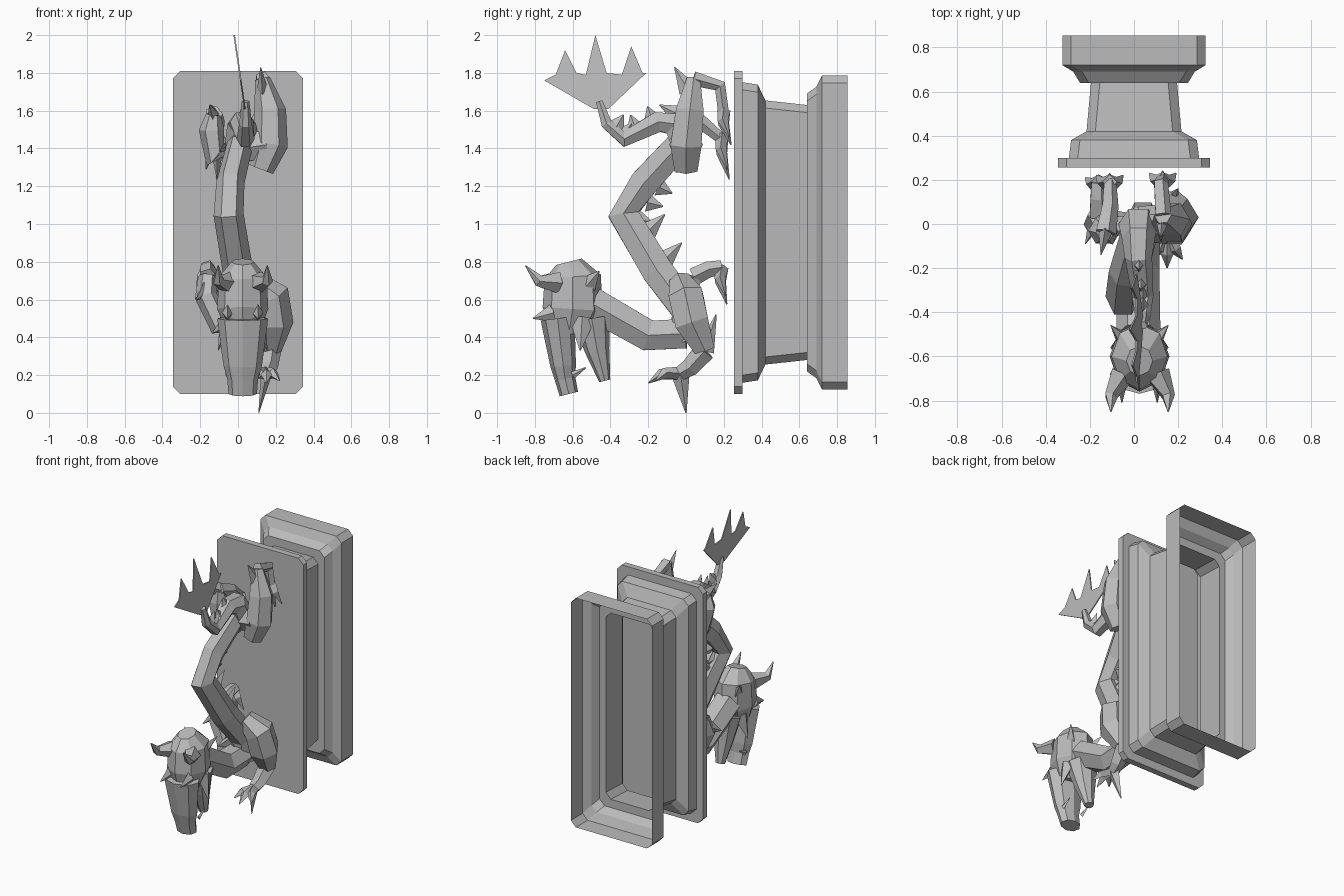
import bpy, bmesh, math
from mathutils import Vector

if "Cube" in bpy.data.objects:
    bpy.data.objects.remove(bpy.data.objects["Cube"])

stone = bpy.data.materials.new("grey stone")
stone.use_nodes = True
grey = (.5, .5, .5, 1)
stone.diffuse_color = grey
stone.node_tree.nodes["Principled BSDF"].inputs["Base Color"].default_value = grey


def loft(name, rings, close_end=True):
    """Skin a list of equal-length rings into one flat-shaded object."""
    bm = bmesh.new()
    rows = [[bm.verts.new(point) for point in ring] for ring in rings]
    count = len(rows[0])
    for lower, upper in zip(rows, rows[1:]):
        for i in range(count):
            following = (i + 1) % count
            bm.faces.new((lower[i], lower[following], upper[following], upper[i]))
    bm.faces.new(rows[0])
    if close_end:
        bm.faces.new(rows[-1])
    bmesh.ops.recalc_face_normals(bm, faces=bm.faces)
    mesh = bpy.data.meshes.new(name)
    bm.to_mesh(mesh)
    bm.free()
    mesh.materials.append(stone)
    obj = bpy.data.objects.new(name, mesh)
    bpy.context.collection.objects.link(obj)


def tube(name, path, start, end, bulge=0, sides=6, flat=1):
    """Faceted tube; radius runs from start to end with a bulge midway."""
    points = [Vector(point) for point in path]
    last = len(points) - 1
    rings = []
    for i, point in enumerate(points):
        along = (points[min(i + 1, last)] - points[max(i - 1, 0)]).normalized()
        reference = Vector((1, 0, 0)) if abs(along.x) < .9 else Vector((0, 1, 0))
        across = (reference - along * reference.dot(along)).normalized()
        outward = along.cross(across)
        share = i / last
        radius = start + (end - start) * share + bulge * math.sin(math.pi * share)
        ring = []
        for k in range(sides):
            angle = math.tau * k / sides
            offset = across * flat * math.cos(angle) + outward * math.sin(angle)
            ring.append(point + offset * radius)
        rings.append(ring)
    loft(name, rings)


def spike(name, base, tip, radius=.05):
    """Slim four-sided thorn."""
    tube(name, [base, tip], radius, .003, sides=4, flat=.6)


def claws(name, palm, reach, spread):
    """Three bent toes fanned out from a palm, the middle one longest."""
    palm, reach = Vector(palm), Vector(reach)
    for label, k in (("inner", -1), ("middle", 0), ("outer", 1)):
        tip = palm + reach * (1.3 - .3 * abs(k)) + Vector((spread * k, 0, 0))
        knuckle = palm.lerp(tip, .5) + Vector((0, -.02, .02))
        tube(f"{name}_{label}", [palm, knuckle, tip], .035, .003, .01, sides=4)


# Pedestal: moulded rectangular shell, hollow and open at the back
def pedestal_ring(y, inset):
    """Rectangle with cut corners, shrunk by the inset."""
    half_width, half_height, cut = .345 - inset, .855 - 1.2 * inset, .04
    quarter = [(half_width, half_height - cut), (half_width - cut, half_height)]
    upper = quarter + [(-x, z) for x, z in reversed(quarter)]
    outline = upper + [(x, -z) for x, z in reversed(upper)]
    return [(x, y, z + .955) for x, z in outline]


front, back = .255, .855
profile = [(front, 0), (.3, 0), (.3, .05), (.38, .06), (.42, .13), (.64, .15),
           (.64, .1), (.69, .07), (.72, .02), (back, .02)]
loft("pedestal", [pedestal_ring(*step) for step in profile], close_end=False)

# Neck, body and tail
body_path = [(.04, .02, .38), (.04, 0, .55), (0, -.15, .75), (-.05, -.33, 1.05),
             (-.04, -.22, 1.22), (.02, 0, 1.46)]
tube("neck", [(.02, -.5, .58), (.02, -.2, .41), (.03, 0, .42)], .1, .09)
tube("body", body_path, .09, .08, .01, flat=.85)
tail_path = [(.02, 0, 1.42), (.02, -.06, 1.53), (.02, -.15, 1.54),
             (.04, -.33, 1.45), (.04, -.42, 1.53), (.04, -.46, 1.65)]
tube("tail", tail_path, .09, .02)

# Spines set along the outer side of the body and the tail
def spine_row(name, path, height, radius):
    for i, (a, b) in enumerate(zip(path, path[1:])):
        a, b = Vector(a), Vector(b)
        outward = Vector((1, 0, 0)).cross(a - b).normalized()
        for label, share in (("lower", .1), ("upper", .6)):
            base = a.lerp(b, share) + outward * radius
            tip = base + outward * height + Vector((0, 0, height / 3))
            spike(f"{name}_{i}_{label}", base, tip)


spine_row("back_spine", body_path[2:], .1, .07)
spine_row("tail_spine", tail_path[2:5], .06, .02)

# Tail fin: thin three-toothed plate, leaning sideways with height
outline = [(-.75, 1.76)]
for tooth, peak in ((-.64, 1.92), (-.48, 2), (-.29, 1.94)):
    outline += [(tooth - .05, 1.79), (tooth, peak), (tooth + .06, 1.8)]
outline += [(-.21, 1.8), (-.41, 1.61), (-.49, 1.61)]
loft("tail_fin", [[(side + .27 - .145 * z, y, z) for y, z in outline]
                  for side in (-.004, .004)])

# Head: skull, snout and hanging lower jaw
middle = .025


def head_part(name, path, *shape, flat):
    tube(name, [(middle, y, z) for y, z in path], *shape, sides=8, flat=flat)


head_part("skull", [(-.62, .8), (-.6, .72), (-.6, .55), (-.62, .42)], .07, .1, .08, flat=.85)
head_part("snout", [(-.68, .5), (-.65, .25), (-.64, .18), (-.62, .1)], .09, .05, -.01, flat=1.5)
head_part("lower_jaw", [(-.5, .5), (-.47, .33), (-.43, .17)], .1, .03, flat=1.1)
for label, side in (("left", 1), ("right", -1)):
    inner, outer = middle + side * .08, middle + side * .13
    tube(f"{label}_horn", [(inner, -.68, .69), (outer, -.78, .7), (outer, -.85, .78)],
         .06, .003, sides=5)
    spike(f"{label}_brow", (inner, -.7, .53), (inner, -.81, .5))
    spike(f"{label}_cheek_spike", (inner, -.55, .5), (outer, -.56, .33), .07)
    spike(f"{label}_ear", (inner, -.52, .68), (outer, -.46, .75))
    spike(f"{label}_fang", (inner, -.6, .2), (inner, -.53, .24), .02)

# Left hind leg, raised high with its foot towards the slab
tube("left_hip", [(.02, 0, 1.4), (.15, 0, 1.42)], .08, .09)
knee = (.13, .04, 1.77)
tube("left_thigh", [(.12, 0, 1.29), (.17, 0, 1.42), (.17, .02, 1.6), knee], .07, .04, .04)
spike("left_knee_spike", (.13, .01, 1.71), (.12, -.06, 1.83))
tube("left_shin", [knee, (.12, .18, 1.73), (.13, .2, 1.58)], .04, .03, sides=5)
claws("left_hind_claw", (.13, .2, 1.6), (0, .03, -.14), .06)

# Right hind leg, folded lower
knee = (-.13, -.04, 1.58)
tube("right_thigh", [(0, 0, 1.4), (-.12, -.02, 1.37), (-.14, -.03, 1.5), knee], .07, .04, .02)
tube("right_shin", [knee, (-.11, .08, 1.54), (-.11, .19, 1.45)], .05, .03, sides=5)
spike("right_knee_spike", knee, (-.15, -.14, 1.63))
claws("right_hind_claw", (-.11, .19, 1.47), (0, .03, -.18), .06)

# Left foreleg, reaching down with a thumb claw touching the ground
elbow, wrist = (.17, .1, .33), (.15, -.03, .21)
tube("left_upper_arm", [(.08, -.03, .7), (.17, 0, .62), (.19, .03, .48), elbow], .06, .06, .05)
spike("left_elbow_spike", elbow, (.2, .16, .52))
tube("left_forearm", [elbow, (.16, .02, .24), wrist], .06, .04, sides=5)
claws("left_fore_claw", wrist, (0, -.13, -.04), .07)
spike("left_thumb_claw", wrist, (.11, 0, 0))

# Right foreleg, bent up against the slab
elbow, wrist = (-.16, .04, .72), (-.16, .19, .77)
tube("right_upper_arm", [(.02, 0, .5), (-.1, 0, .48), (-.17, 0, .62), elbow], .08, .05)
tube("right_forearm", [elbow, (-.16, .12, .76), wrist], .05, .04, sides=5)
spike("right_elbow_spike", (-.18, 0, .65), (-.22, -.09, .6))
claws("right_fore_claw", wrist, (0, .02, -.15), .06)
